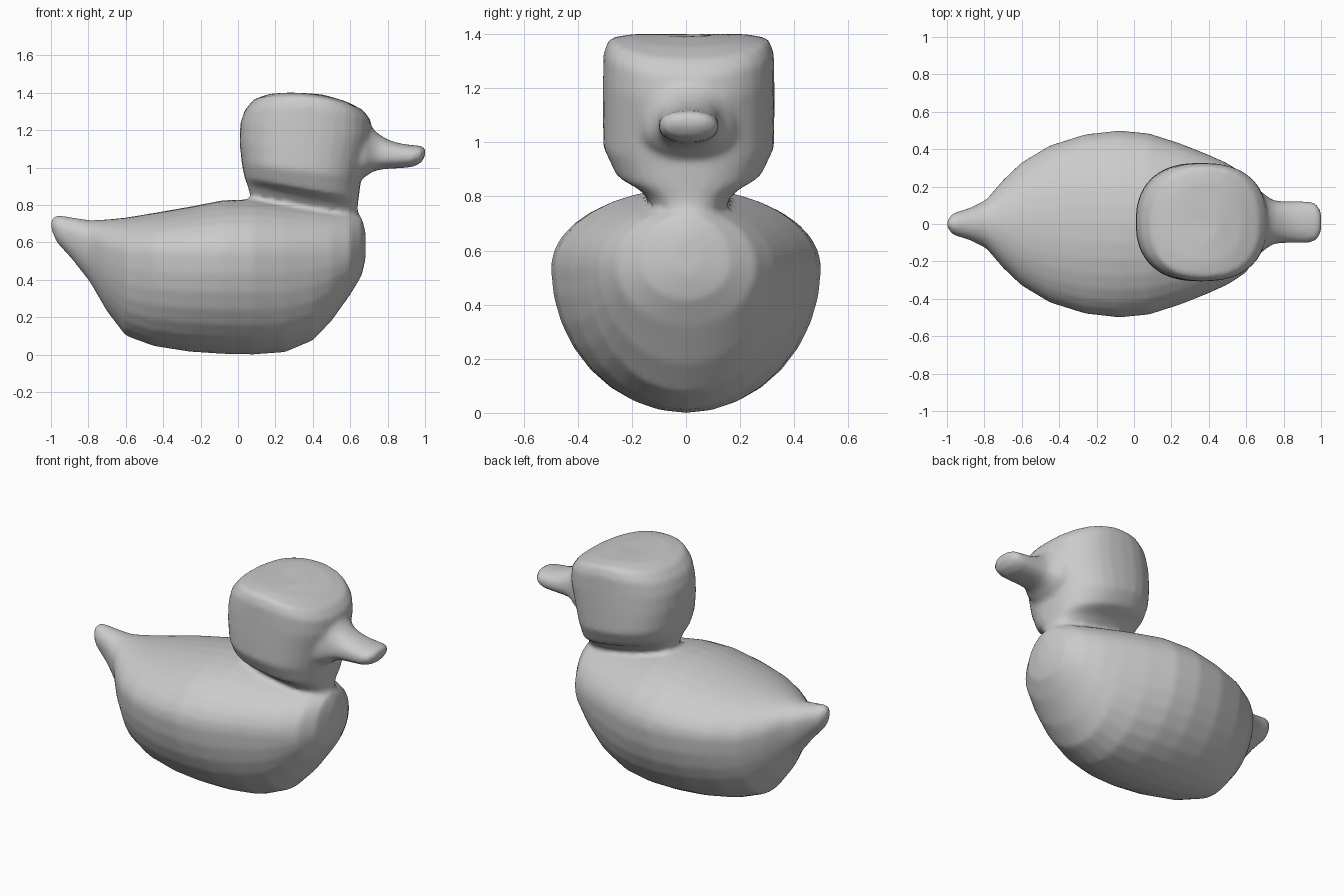
import bpy, bmesh
from math import sin, cos, pi, copysign

if "Cube" in bpy.data.objects:
    bpy.data.objects.remove(bpy.data.objects["Cube"])

SIDES = 32


def spow(v, e):
    return copysign(abs(v) ** e, v)


def loft(bm, rings):
    """Skin a list of closed rings and cap both ends."""
    loops = [[bm.verts.new(p) for p in ring] for ring in rings]
    for a, b in zip(loops, loops[1:]):
        for i in range(SIDES):
            j = (i + 1) % SIDES
            bm.faces.new((a[i], a[j], b[j], b[i]))
    bm.faces.new(loops[0][::-1])
    bm.faces.new(loops[-1])


def section_x(x, bottom, mid, top, half, y0=0.0, power=1.0):
    """Upright cross-section made of an upper and a lower half ellipse."""
    ring = []
    for i in range(SIDES):
        a = 2 * pi * i / SIDES
        s = spow(sin(a), power)
        rise = (top - mid) if s > 0 else (mid - bottom)
        ring.append((x, y0 + half * spow(cos(a), power), mid + rise * s))
    return ring


def section_z(x0, x1, half, z, slope, crown, y0=0.01):
    """Rounded level section, tilted along x and crowned in the middle."""
    ring = []
    for i in range(SIDES):
        a = 2 * pi * i / SIDES
        u = spow(cos(a), 0.84)
        x = (x0 + x1) / 2 + (x1 - x0) / 2 * u
        ring.append((x, y0 + half * spow(sin(a), 0.84),
                     z + slope * (x - 0.36) + crown * (1 - u * u)))
    return ring


bm = bmesh.new()

# body and tail: x, bottom, widest height, top, half width
body = [(-1.0, .67, .695, .725, .018), (-.97, .60, .68, .747, .058),
        (-.88, .50, .65, .732, .085), (-.79, .385, .60, .718, .13),
        (-.70, .23, .56, .722, .235), (-.60, .10, .54, .732, .33),
        (-.45, .045, .54, .757, .42), (-.26, .015, .54, .79, .48),
        (-.08, .003, .54, .825, .50), (.08, .0, .54, .83, .485),
        (.25, .012, .54, .81, .43), (.40, .075, .54, .79, .37),
        (.50, .18, .54, .775, .325), (.60, .32, .54, .76, .26),
        (.66, .42, .55, .735, .16), (.682, .51, .56, .66, .05)]
loft(bm, [section_x(*s) for s in body])

# neck and head: x range, half width, height, slope, crown
head = [(.12, .61, .13, .60, -.2, 0), (.065, .645, .14, .79, -.2, 0),
        (.05, .64, .19, .845, -.2, 0), (.035, .645, .27, .885, -.18, 0),
        (.02, .66, .316, .98, -.12, 0), (.008, .69, .317, 1.10, -.1, 0),
        (.012, .715, .317, 1.20, -.1, .02), (.035, .71, .315, 1.28, -.08, .05),
        (.085, .67, .295, 1.338, -.1, .046), (.17, .58, .215, 1.375, -.1, .022),
        (.25, .46, .10, 1.394, -.05, .004)]
loft(bm, [section_z(*s) for s in head])

# beak, flaring into the face
beak = [(.60, .91, 1.07, 1.27, .20), (.68, .95, 1.06, 1.245, .165),
        (.715, .975, 1.06, 1.215, .135), (.75, .987, 1.06, 1.18, .116),
        (.80, .993, 1.06, 1.15, .112), (.86, .996, 1.06, 1.13, .112),
        (.93, 1.002, 1.06, 1.12, .112), (.975, 1.022, 1.07, 1.117, .10),
        (1.002, 1.06, 1.08, 1.105, .055)]
loft(bm, [section_x(*s, 0.01, 0.9) for s in beak])

bmesh.ops.recalc_face_normals(bm, faces=bm.faces)
mesh = bpy.data.meshes.new("toy_bird")
bm.to_mesh(mesh)
bm.free()
bird = bpy.data.objects.new("toy_bird", mesh)
bpy.context.collection.objects.link(bird)

# fuse the parts into one soft skin
fuse = bird.modifiers.new("fuse", 'REMESH')
fuse.mode = 'VOXEL'
fuse.voxel_size = 0.016
fuse.use_smooth_shade = True
soft = bird.modifiers.new("soften", 'SMOOTH')
soft.factor = 0.5
soft.iterations = 6
for p in mesh.polygons:
    p.use_smooth = True
